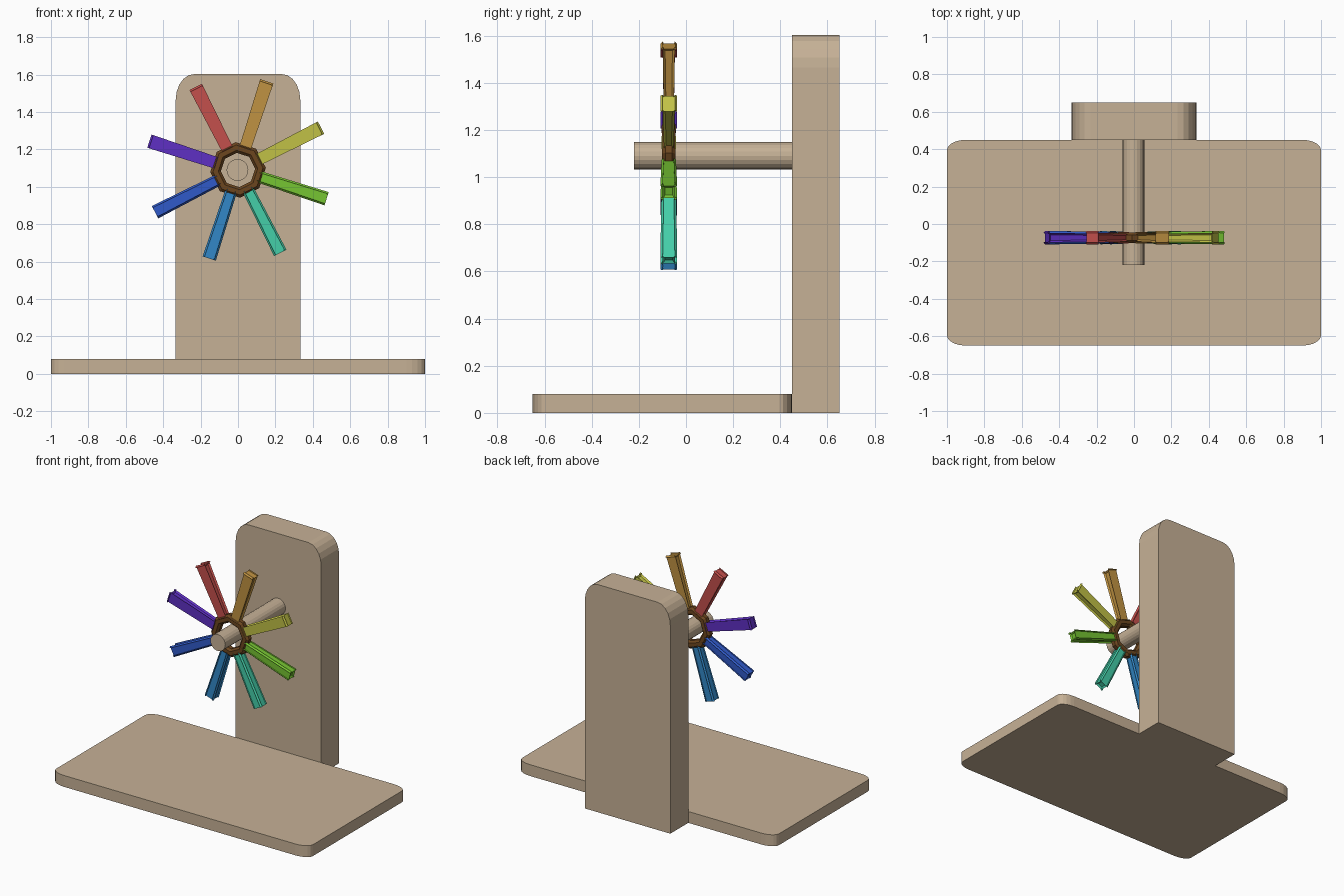
import bpy, bmesh, math
from mathutils import Vector

if "Cube" in bpy.data.objects:
    bpy.data.objects.remove(bpy.data.objects["Cube"])


def material(name, rgb):
    lin = [c / 12.92 if c <= 0.04045 else ((c + 0.055) / 1.055) ** 2.4
           for c in (v / 255 for v in rgb)]
    m = bpy.data.materials.new(name)
    m.diffuse_color = (*lin, 1)
    m.use_nodes = True
    m.node_tree.nodes["Principled BSDF"].inputs["Base Color"].default_value = m.diffuse_color
    return m


def make_object(name, bm, mat):
    bmesh.ops.recalc_face_normals(bm, faces=bm.faces)
    me = bpy.data.meshes.new(name)
    bm.to_mesh(me)
    bm.free()
    me.materials.append(mat)
    ob = bpy.data.objects.new(name, me)
    bpy.context.collection.objects.link(ob)
    return ob


def extrude_profile(name, pts, vec, mat):
    bm = bmesh.new()
    face = bm.faces.new([bm.verts.new(p) for p in pts])
    ext = bmesh.ops.extrude_face_region(bm, geom=[face], use_keep_orig=True)
    verts = [g for g in ext["geom"] if isinstance(g, bmesh.types.BMVert)]
    bmesh.ops.translate(bm, verts=verts, vec=vec)
    return make_object(name, bm, mat)


def corner(cx, cy, rx, ry, start, steps=5):
    """Quarter ellipse around a corner centre, counter-clockwise."""
    angles = [math.radians(start + 90 * i / steps) for i in range(steps + 1)]
    return [(cx + rx * math.cos(a), cy + ry * math.sin(a)) for a in angles]


wood = material("tan", (198, 177, 150))
brown = material("brown", (108, 70, 31))
HUB = Vector((0, -0.073, 1.09))

# Base plate with rounded corners
rx, ry = 0.1, 0.055
outline = []
for sx, sy, start in ((1, 1, 0), (-1, 1, 90), (-1, -1, 180), (1, -1, 270)):
    outline += corner(sx * (1 - rx), -0.1 + sy * (0.55 - ry), rx, ry, start)
extrude_profile("base_plate", [(x, y, 0) for x, y in outline], (0, 0, 0.08), wood)

# Upright back panel, rounded at the top
outline = [(-0.333, 0), (0.333, 0)]
outline += corner(0.233, 1.465, 0.1, 0.138, 0) + corner(-0.233, 1.465, 0.1, 0.138, 90)
extrude_profile("back_panel", [(x, 0.45, z) for x, z in outline], (0, 0.2, 0), wood)

# Axle
ring = [(-0.003 + 0.058 * math.cos(math.tau * i / 20), -0.22,
         HUB.z + 0.058 * math.sin(math.tau * i / 20)) for i in range(20)]
extrude_profile("axle", ring, (0, 0.68, 0), wood)

# Eight-sided hub ring, bevelled section swept around the axle
section = [(0.092, -0.014), (0.106, -0.028), (0.134, -0.028), (0.149, -0.014),
           (0.149, 0.014), (0.134, 0.028), (0.106, 0.028), (0.092, 0.014)]
bm = bmesh.new()
loops = []
for i in range(8):
    a = math.radians(4.5 + 45 * i)
    loops.append([bm.verts.new(HUB + Vector((r * math.cos(a), y, r * math.sin(a))))
                  for r, y in section])
for i in range(8):
    p, q = loops[i], loops[(i + 1) % 8]
    for j in range(8):
        k = (j + 1) % 8
        bm.faces.new((p[j], p[k], q[k], q[j]))
make_object("hub_ring", bm, brown)

# Eight coloured spokes, tapered and bevelled
colours = [("yellow", (193, 193, 70)), ("ochre", (193, 147, 66)),
           ("red", (197, 80, 76)), ("purple", (95, 48, 196)),
           ("blue", (48, 90, 200)), ("sky_blue", (50, 135, 198)),
           ("teal", (68, 205, 168)), ("green", (118, 196, 50))]
for i, (name, rgb) in enumerate(colours):
    a = math.radians(27 + 45 * i)
    out = Vector((math.cos(a), 0, math.sin(a)))
    side = Vector((-math.sin(a), 0, math.cos(a)))
    bm = bmesh.new()
    bmesh.ops.create_cube(bm, size=1)
    for v in bm.verts:
        r, w = (0.488, 0.054) if v.co.z > 0 else (0.125, 0.043)
        v.co = HUB + out * r + side * (v.co.x * w) + Vector((0, v.co.y * w * 0.95, 0))
    bmesh.ops.bevel(bm, geom=bm.edges[:], offset=0.01, segments=1,
                    affect='EDGES', profile=0.5)
    make_object("spoke_" + name, bm, material(name, rgb))
